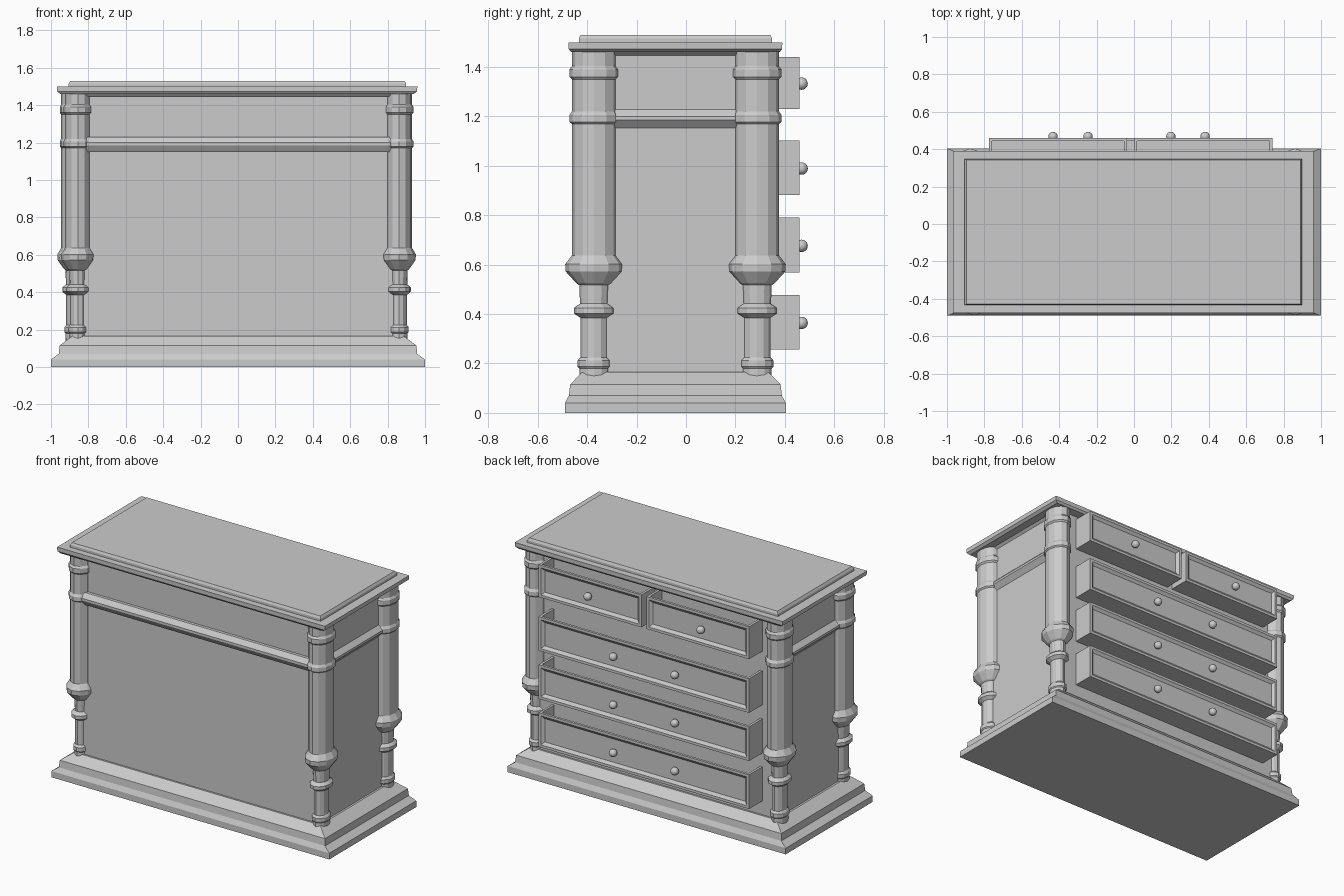
import bpy, bmesh, math
from mathutils import Vector

if "Cube" in bpy.data.objects:
    bpy.data.objects.remove(bpy.data.objects["Cube"])

CY = -0.043  # depth centre of the carcass


def finish(name, bm):
    bmesh.ops.recalc_face_normals(bm, faces=bm.faces)
    me = bpy.data.meshes.new(name)
    bm.to_mesh(me)
    bm.free()
    ob = bpy.data.objects.new(name, me)
    bpy.context.collection.objects.link(ob)
    return ob


def loft(name, rings):
    """Skin a stack of equal-sided rings and cap both ends."""
    bm = bmesh.new()
    vs = [[bm.verts.new(p) for p in ring] for ring in rings]
    n = len(vs[0])
    for a, b in zip(vs, vs[1:]):
        for i in range(n):
            j = (i + 1) % n
            bm.faces.new((a[i], a[j], b[j], b[i]))
    bm.faces.new(vs[0])
    bm.faces.new(vs[-1])
    return finish(name, bm)


def slab(name, profile, cx=0.0, cy=CY):
    """Rectangular moulding from (z, half width, half depth) steps."""
    return loft(name, [[(cx + sx * hx, cy + sy * hy, z)
                        for sx, sy in ((-1, -1), (1, -1), (1, 1), (-1, 1))]
                       for z, hx, hy in profile])


# stepped plinth
slab("plinth", [(0, 1, .447), (.04, 1, .447), (.07, .958, .431),
                (.115, .954, .426), (.166, .885, .376)])

# carcass and the ridge and cornice running round front and sides
slab("carcass", [(.15, .872, .364), (1.47, .872, .364)])
slab("belt_moulding", [(1.15, .87, .362), (1.185, .9, .385),
                       (1.20, .9, .385), (1.23, .87, .362)], cy=CY - .022)
slab("cornice", [(1.445, .87, .362), (1.47, .9, .385)], cy=CY - .022)

# two-step top
slab("top_plate", [(1.46, .945, .422), (1.473, .962, .432),
                   (1.50, .964, .433)], cx=-.005)
slab("top_panel", [(1.495, .902, .391), (1.515, .902, .391),
                   (1.53, .893, .384)], cx=-.003)

# turned corner columns, oval in plan: (z, radius in depth)
COLUMN = [(.10, .057), (.155, .06), (.18, .06), (.187, .067), (.212, .067),
          (.225, .055), (.385, .055), (.403, .082), (.425, .082), (.442, .057),
          (.517, .06), (.525, .072), (.572, .115), (.602, .117), (.637, .09),
          (1.17, .09), (1.178, .1), (1.205, .1), (1.22, .09), (1.35, .09),
          (1.36, .1), (1.39, .1), (1.403, .09), (1.47, .09)]
SIDES = 12
for name, x, y in (("front_right_column", .861, -.372), ("front_left_column", -.856, -.372),
                   ("back_right_column", .861, .287), ("back_left_column", -.876, .287)):
    loft(name, [[(x + .77 * r * math.cos(2 * math.pi * i / SIDES),
                  y + r * math.sin(2 * math.pi * i / SIDES), z)
                 for i in range(SIDES)] for z, r in COLUMN])


def drawer(name, x0, x1, z0, z1, knobs):
    """Open tray pulled out of the back, with a recessed face and round knobs."""
    y0, y1 = .298, .459
    bm = bmesh.new()
    bmesh.ops.create_cube(bm, size=1)
    for v in bm.verts:
        v.co = Vector(((x0 + x1) / 2 + v.co.x * (x1 - x0),
                       (y0 + y1) / 2 + v.co.y * (y1 - y0),
                       (z0 + z1) / 2 + v.co.z * (z1 - z0)))
    bm.normal_update()
    face = next(f for f in bm.faces if f.normal.y > .9)
    top = next(f for f in bm.faces if f.normal.z > .9)
    # recessed front panel with a sloped border
    bmesh.ops.inset_region(bm, faces=[face], thickness=.024)
    bmesh.ops.inset_region(bm, faces=[face], thickness=.026, depth=-.014)
    # hollow tray
    bmesh.ops.inset_region(bm, faces=[top], thickness=.022)
    low = bmesh.ops.extrude_face_region(bm, geom=[top])["geom"]
    bmesh.ops.translate(bm, vec=(0, 0, z0 + .022 - z1),
                        verts=[g for g in low if isinstance(g, bmesh.types.BMVert)])
    if top.is_valid:
        bmesh.ops.delete(bm, geom=[top], context='FACES_ONLY')
    finish(name, bm)
    for i, kx in enumerate(knobs):
        bpy.ops.mesh.primitive_uv_sphere_add(segments=16, ring_count=10, radius=.025,
                                             location=(kx, .468, (z0 + z1) / 2 - .003))
        knob = bpy.context.object
        knob.name = f"{name}_knob_{i + 1}"
        bpy.ops.object.shade_smooth()


# two short drawers over three long ones
drawer("short_drawer_left", -.775, -.037, 1.23, 1.441, [-.433])
drawer("short_drawer_right", .0, .74, 1.23, 1.441, [.38])
for i, z in enumerate((.881, .568, .256)):
    drawer(f"long_drawer_{i + 1}", -.775, .74, z, z + .222, [-.246, .197])
